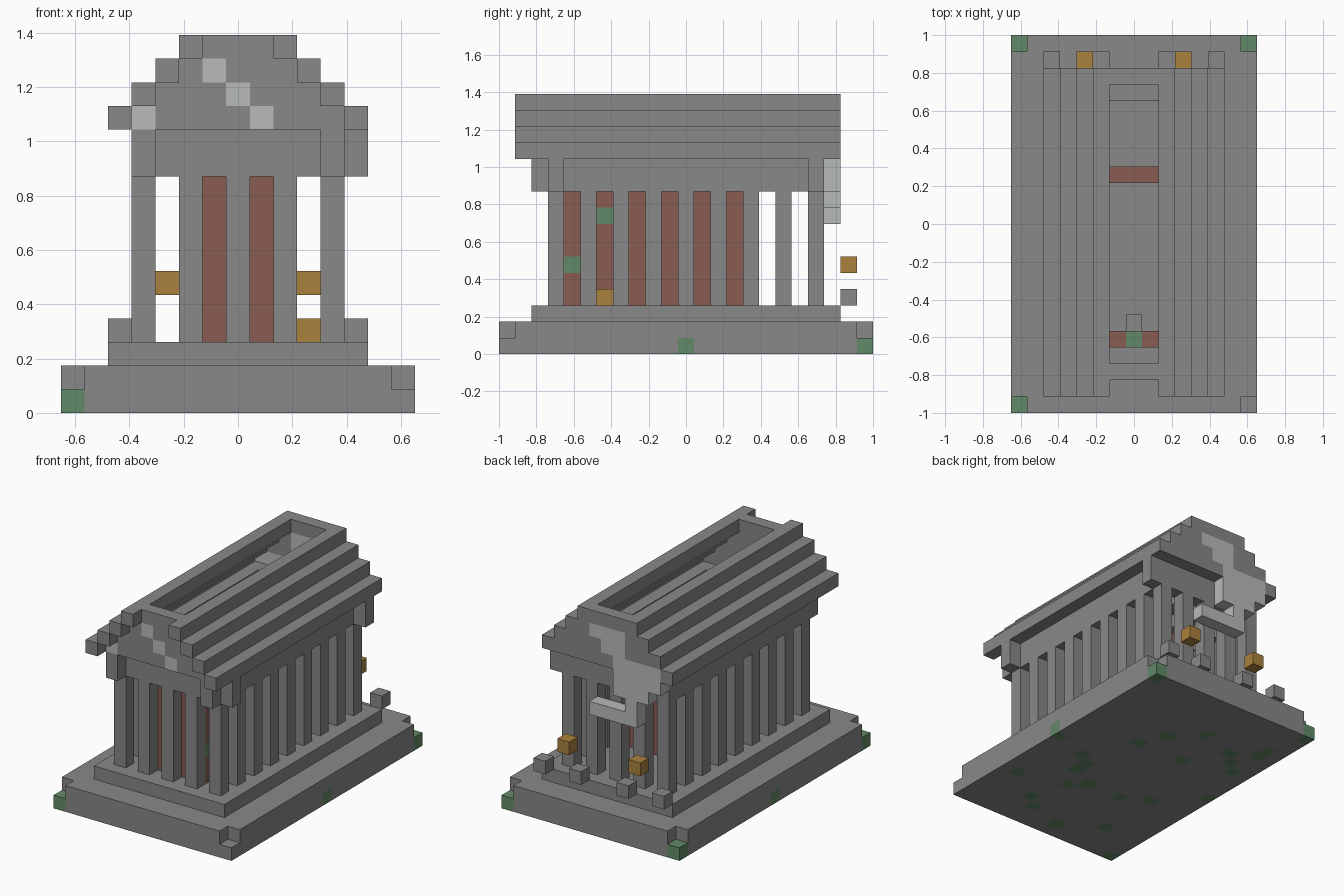
import bpy
import bmesh
from mathutils import Vector

if "Cube" in bpy.data.objects:
    bpy.data.objects.remove(bpy.data.objects["Cube"], do_unlink=True)

U = 2 / 23                      # block size
CENTRE = Vector((7.5, 11.5, 0))
AXES = [Vector((1, 0, 0)), Vector((0, 1, 0)), Vector((0, 0, 1))]


def material(name, rgb):
    m = bpy.data.materials.new(name)
    m.use_nodes = True
    m.diffuse_color = (*rgb, 1)
    m.node_tree.nodes["Principled BSDF"].inputs["Base Color"].default_value = (*rgb, 1)
    return m


STONE, PALE, BRICK, GOLD, MOSS = range(5)
MATS = [material("grey stone", (.246, .246, .246)),
        material("pale stone", (.474, .497, .485)),
        material("red brick", (.246, .107, .084)),
        material("gold", (.402, .223, .048)),
        material("green moss", (.122, .254, .138))]


def box(x0, x1, y0, y1, z0, z1):
    """All block cells in an inclusive range."""
    return {(x, y, z) for x in range(x0, x1 + 1)
            for y in range(y0, y1 + 1) for z in range(z0, z1 + 1)}


def build(name, cells, colour=STONE, accents=None):
    """Make the outer skin of a set of cells; accents maps colours to cells."""
    paint = {c: k for k, group in (accents or {}).items() for c in group}
    bm = bmesh.new()
    for c in sorted(cells):
        mid = Vector(c) + Vector((.5, .5, .5))
        for a in range(3):
            for s in (-1, 1):
                n = AXES[a] * s
                if tuple(int(v) for v in Vector(c) + n) in cells:
                    continue
                p, q = AXES[(a + 1) % 3] / 2, AXES[(a + 2) % 3] / 2 * s
                corners = [mid + n / 2 + e * p + f * q
                           for e, f in ((-1, -1), (1, -1), (1, 1), (-1, 1))]
                face = bm.faces.new([bm.verts.new((v - CENTRE) * U) for v in corners])
                face.material_index = paint.get(c, colour)
    bmesh.ops.remove_doubles(bm, verts=bm.verts, dist=U / 100)
    bmesh.ops.dissolve_limit(bm, angle_limit=.01, verts=bm.verts, edges=bm.edges,
                             delimit={'MATERIAL'})
    mesh = bpy.data.meshes.new(name)
    bm.to_mesh(mesh)
    bm.free()
    for m in MATS:
        mesh.materials.append(m)
    obj = bpy.data.objects.new(name, mesh)
    bpy.context.scene.collection.objects.link(obj)


# Ground slab with lowered corners and moss patches
corners = {(x, y) for x in (0, 14) for y in (0, 22)}
slab = box(0, 14, 0, 22, 0, 1) - {(x, y, 1) for x, y in corners}
patches = [(9, 14), (8, 16), (6, 18), (5, 14), (3, 17), (2, 16), (1, 15), (1, 19),
           (1, 18), (11, 10), (10, 8), (10, 9), (13, 5), (10, 3), (9, 2), (9, 6),
           (8, 7), (6, 1), (3, 3), (5, 7), (3, 8), (0, 11), (14, 11)]
patches += corners - {(14, 0)}
build("ground_slab", slab, accents={MOSS: [(x, y, 0) for x, y in patches]})
build("upper_step", box(2, 12, 2, 20, 2, 2))

# Columns around the edge
spots = {(x, y) for x in (3, 11) for y in range(3, 20, 2)}
spots |= {(x, y) for x in (5, 7, 9) for y in (3, 19)}
for n, (x, y) in enumerate(sorted(spots)):
    build(f"column_{n + 1}", box(x, x, y, y, 3, 9))

# Inner chamber, open at the top
build("chamber_walls", box(5, 9, 4, 14, 3, 9) - box(6, 8, 5, 13, 3, 9), BRICK,
      {MOSS: [(9, 4, 5), (9, 6, 8), (7, 4, 9)]})
build("chamber_block", box(7, 7, 5, 5, 3, 3))

# Beams over the columns, with corner blocks
build("beams", box(3, 11, 3, 19, 10, 11) - box(4, 10, 4, 18, 10, 11))
for name, x, y in (("front_left", 11, 2), ("front_right", 3, 2),
                   ("side_front", 12, 3), ("side_back", 12, 19)):
    build("corner_block_" + name, box(x, x, y, y, 10, 11))

# Stepped roof bars on both sides
for k in range(4):
    for side, x in (("right", 2 + k), ("left", 12 - k)):
        build(f"roof_bar_{side}_{k + 1}", box(x, x, 1, 20, 12 + k, 12 + k))


# Stepped gables with pale repairs
def gable(y):
    return set().union(*(box(3 + k, 11 - k, y, y, 12 + k, 12 + k) for k in range(4)))


build("front_gable", gable(2),
      accents={PALE: [(6, 2, 14), (7, 2, 13), (8, 2, 12), (3, 2, 12)]})
back_pale = (box(6, 8, 20, 20, 14, 14) | box(6, 7, 20, 20, 13, 13)
             | box(3, 6, 20, 20, 12, 12))
build("back_gable", gable(20), accents={PALE: back_pale})
build("hanging_rubble", box(3, 6, 20, 20, 11, 11) | box(4, 6, 20, 20, 10, 10)
      | box(5, 5, 20, 20, 9, 9) | box(5, 8, 20, 20, 8, 8), PALE)

# Loose blocks at the back and gold blocks
for n, x in enumerate((2, 5, 9, 12)):
    build(f"loose_block_{n + 1}", box(x, x, 21, 21, 3, 3))
for n, (x, y, z) in enumerate(((4, 21, 5), (10, 21, 5), (10, 6, 3))):
    build(f"gold_block_{n + 1}", box(x, x, y, y, z, z), GOLD)
